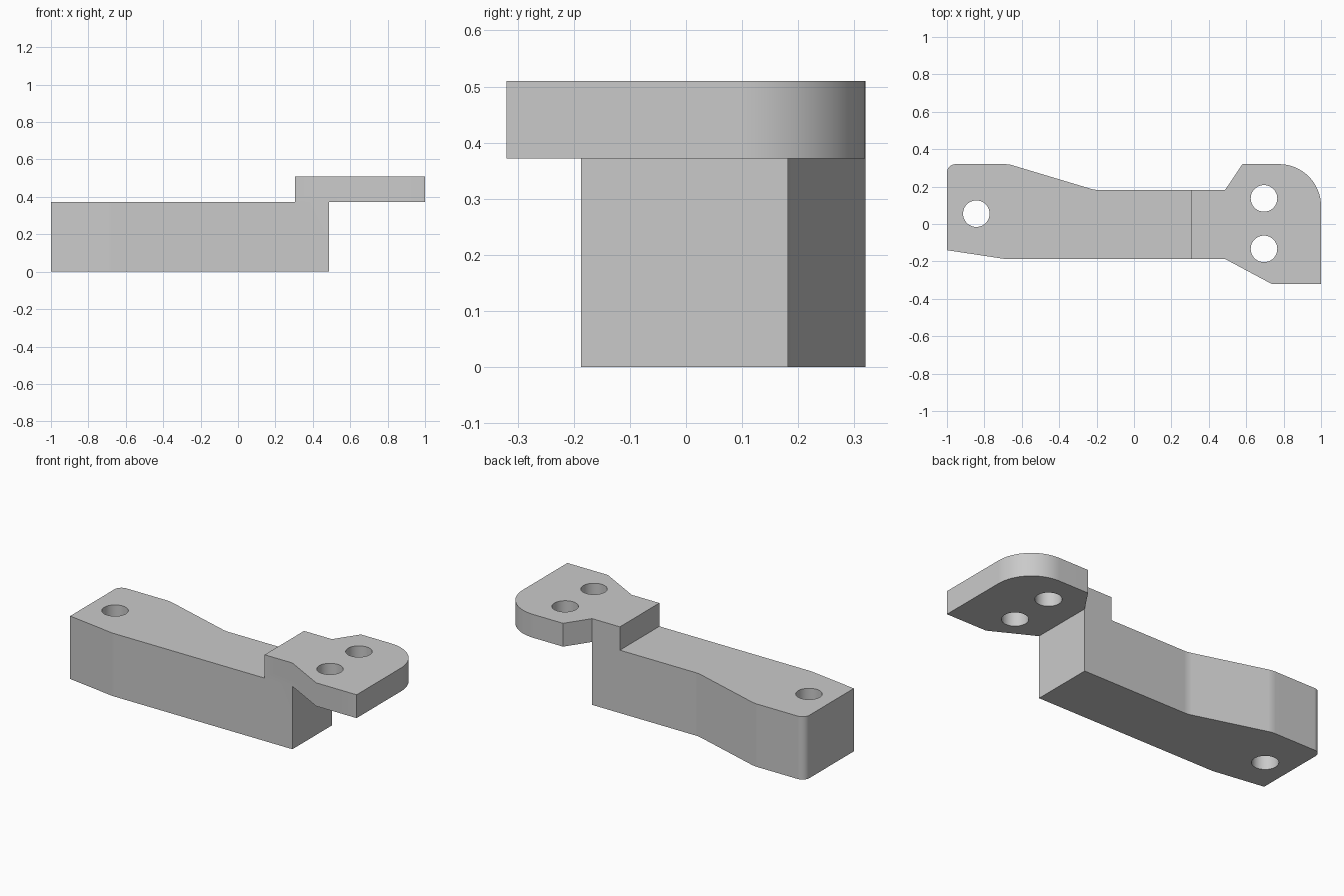
import bpy
import bmesh
from math import cos, sin, pi, tan
from mathutils import Vector

cube = bpy.data.objects.get("Cube")
if cube:
    bpy.data.objects.remove(cube)

STEP, TOP = 0.372, 0.51          # arm top, plate top
FRONT, BACK = -0.187, 0.182      # narrow section of the arm

grey = bpy.data.materials.new("plain grey")
grey.use_nodes = True
colour = (0.59, 0.59, 0.59, 1)
grey.diffuse_color = colour
grey.node_tree.nodes["Principled BSDF"].inputs["Base Color"].default_value = colour


def rounded(corners):
    """Outline from (x, y, fillet radius, segments) corners."""
    points = []
    for i, (x, y, radius, segments) in enumerate(corners):
        here = Vector((x, y))
        if not radius:
            points.append(here)
            continue
        to_prev = (Vector(corners[i - 1][:2]) - here).normalized()
        to_next = (Vector(corners[(i + 1) % len(corners)][:2]) - here).normalized()
        half = to_prev.angle(to_next) / 2
        centre = here + (to_prev + to_next).normalized() * radius / sin(half)
        start = (here + to_prev * radius / tan(half) - centre).normalized()
        end = (here + to_next * radius / tan(half) - centre).normalized()
        for k in range(segments + 1):
            points.append(centre + start.slerp(end, k / segments) * radius)
    return points


def prism(name, outline, bottom, top):
    bm = bmesh.new()
    face = bm.faces.new([bm.verts.new((p[0], p[1], bottom)) for p in outline])
    new = bmesh.ops.extrude_face_region(bm, geom=[face])["geom"]
    bmesh.ops.translate(bm, vec=(0, 0, top - bottom),
                        verts=[g for g in new if isinstance(g, bmesh.types.BMVert)])
    bmesh.ops.recalc_face_normals(bm, faces=bm.faces)
    mesh = bpy.data.meshes.new(name)
    bm.to_mesh(mesh)
    bm.free()
    mesh.materials.append(grey)
    obj = bpy.data.objects.new(name, mesh)
    bpy.context.collection.objects.link(obj)
    return obj


def combine(target, tool, operation):
    bpy.context.view_layer.objects.active = target
    mod = target.modifiers.new(operation, "BOOLEAN")
    mod.operation, mod.solver, mod.object = operation, "EXACT", tool
    bpy.ops.object.modifier_apply(modifier=mod.name)
    bpy.data.objects.remove(tool)


# Long arm with a flared end
bracket = prism("bracket", rounded([
    (-1, -0.14, 0, 0), (-0.69, FRONT, 0.15, 3), (0.487, FRONT, 0, 0),
    (0.487, BACK, 0, 0), (-0.21, BACK, 0.15, 3), (-0.67, 0.32, 0.15, 3),
    (-1, 0.32, 0.045, 8)]), 0, STEP)

# Raised mounting plate with one large rounded corner
plate = prism("mounting_plate", rounded([
    (0.305, FRONT, 0, 0), (0.487, FRONT, 0, 0), (0.735, -0.32, 0, 0),
    (1, -0.32, 0, 0), (1, 0.32, 0.225, 16), (0.58, 0.32, 0, 0),
    (0.487, BACK, 0, 0), (0.305, BACK, 0, 0)]), STEP, TOP)
combine(bracket, plate, "UNION")

# Bolt holes
for x, y in [(-0.843, 0.055), (0.695, 0.137), (0.695, -0.133)]:
    ring = [(x + 0.071 * cos(a * pi / 24), y + 0.071 * sin(a * pi / 24)) for a in range(48)]
    combine(bracket, prism("hole_cutter", ring, -0.1, 0.6), "DIFFERENCE")

# Smooth fillets and holes, crisp edges elsewhere
bpy.ops.object.select_all(action="DESELECT")
bracket.select_set(True)
bpy.context.view_layer.objects.active = bracket
bpy.ops.object.shade_smooth_by_angle(angle=pi / 6)
weighted = bracket.modifiers.new("even shading", "WEIGHTED_NORMAL")
weighted.keep_sharp = True
